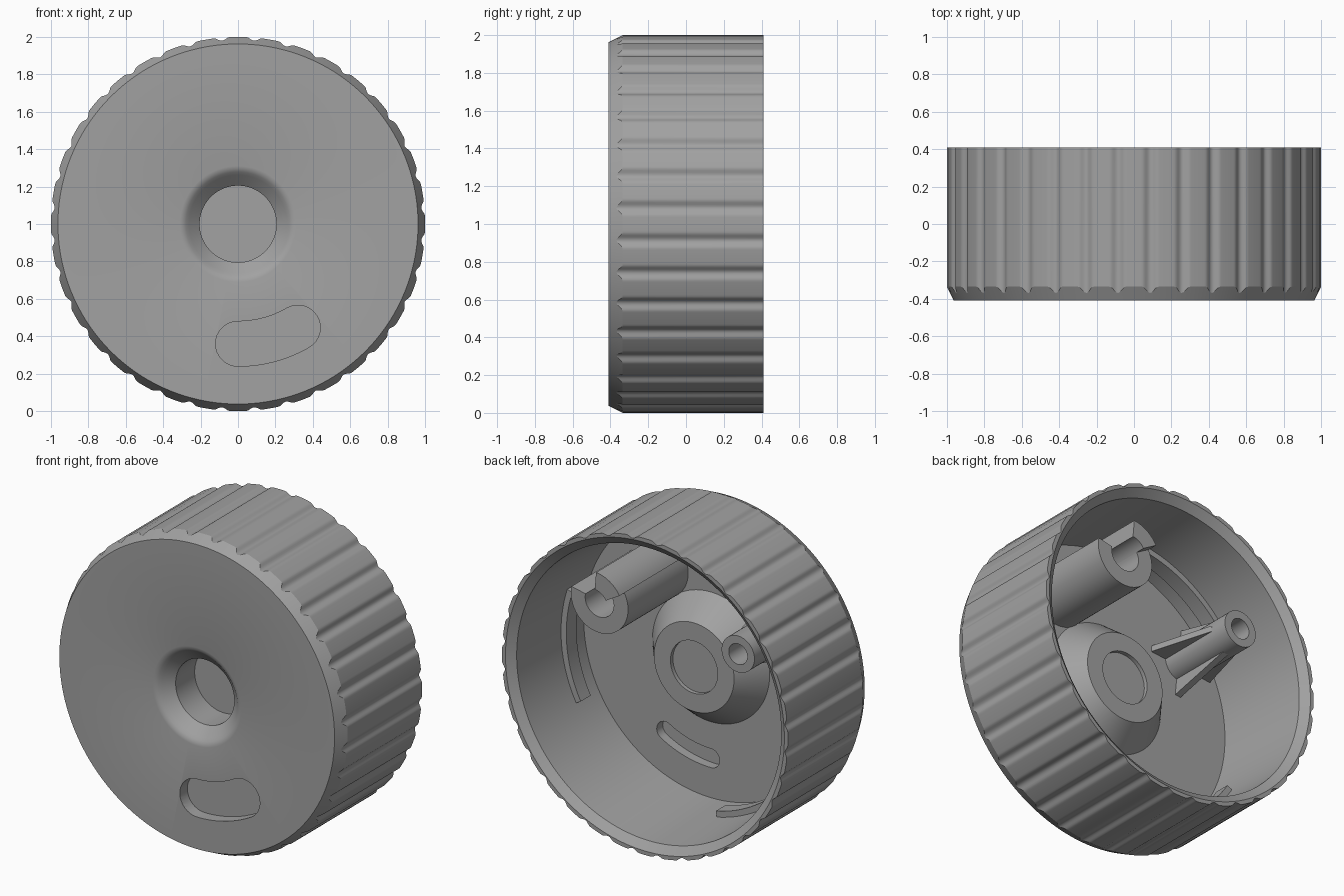
import bpy, bmesh, math
from mathutils import Matrix

if "Cube" in bpy.data.objects:
    bpy.data.objects.remove(bpy.data.objects["Cube"])

CZ = 1.0        # height of the knob axis
FLOOR = -0.25   # inner face of the front plate

grey = bpy.data.materials.new("grey_plastic")
grey.diffuse_color = (0.36, 0.36, 0.36, 1)
grey.use_nodes = True
grey.node_tree.nodes["Principled BSDF"].inputs["Base Color"].default_value = grey.diffuse_color


def finish(bm, name):
    bmesh.ops.remove_doubles(bm, verts=bm.verts, dist=1e-5)
    bmesh.ops.recalc_face_normals(bm, faces=bm.faces)
    me = bpy.data.meshes.new(name)
    bm.to_mesh(me)
    bm.free()
    me.materials.append(grey)
    ob = bpy.data.objects.new(name, me)
    bpy.context.collection.objects.link(ob)
    return ob


def smooth(ob):
    bpy.ops.object.select_all(action='DESELECT')
    ob.select_set(True)
    bpy.context.view_layer.objects.active = ob
    bpy.ops.object.shade_smooth_by_angle(angle=math.radians(25))


def revolve(name, profile, n, cx=0.0, cz=0.0, shape=None):
    """Spin (radius, y) points about the y direction; shape may alter a point per angle."""
    bm = bmesh.new()
    rings = []
    for i, (r, y) in enumerate(profile):
        ring = []
        for k in range(n):
            a = 2 * math.pi * k / n
            rr, yy = shape(i, r, y, a) if shape else (r, y)
            ring.append(bm.verts.new((cx + rr * math.cos(a), yy, CZ + cz + rr * math.sin(a))))
        rings.append(ring)
    for p, q in zip(rings, rings[1:]):
        for k in range(n):
            j = (k + 1) % n
            bm.faces.new((p[k], p[j], q[j], q[k]))
    return finish(bm, name)


def prism(name, pts, y0, y1):
    """Extrude an (x, z) outline from y0 to y1."""
    bm = bmesh.new()
    a = [bm.verts.new((x, y0, CZ + z)) for x, z in pts]
    b = [bm.verts.new((x, y1, CZ + z)) for x, z in pts]
    bm.faces.new(a)
    bm.faces.new(b)
    for k in range(len(pts)):
        j = (k + 1) % len(pts)
        bm.faces.new((a[k], a[j], b[j], b[k]))
    return finish(bm, name)


def arc(r, a0, a1, n, cx=0.0, cz=0.0):
    return [(cx + r * math.cos(math.radians(a0 + (a1 - a0) * i / n)),
             cz + r * math.sin(math.radians(a0 + (a1 - a0) * i / n))) for i in range(n + 1)]


def sector(r0, r1, a0, a1, n, cx=0.0, cz=0.0):
    return arc(r1, a0, a1, n, cx, cz) + arc(r0, a1, a0, n, cx, cz)


def curved_slot(r, half, a0, a1):
    """Banana outline: two concentric arcs joined by round ends."""
    ends = [(r * math.cos(math.radians(a)), r * math.sin(math.radians(a))) for a in (a0, a1)]
    pts = arc(r + half, a0, a1, 16)
    pts += arc(half, a1, a1 + 180, 16, *ends[1])[1:]
    pts += arc(r - half, a1, a0, 16)[1:]
    pts += arc(half, a0 + 180, a0 + 360, 16, *ends[0])[1:-1]
    return pts


# knob shell: hub hole, front plate, chamfer, fluted wall, rim, cavity, hub boss
shell_profile = [
    (0, -0.14), (0.205, -0.14), (0.205, -0.33),
    (0.262, -0.382), (0.278, -0.397), (0.293, -0.406), (0.31, -0.41),
    (0.962, -0.41), (1.0, -0.335), (1.0, 0.41),
    (0.975, 0.41), (0.925, 0.37), (0.89, FLOOR),
    (0.41, FLOOR), (0.28, -0.08), (0.165, -0.08), (0.165, -0.105), (0, -0.105)]


def flutes(i, r, y, a):
    if r < 1.0:
        return r, y
    off = abs(math.degrees(a) % 10 - 5)
    cut = 0.017 * math.cos(math.pi * off / 5) ** 2 if off < 2.5 else 0
    if i == 8:  # front ends of the flutes run out on the chamfer
        y -= cut / 0.038 * 0.075
    return r - cut, y


shell = revolve("knob_shell", shell_profile, 720, shape=flutes)

# curved recesses cut into the front and back of the plate
for half, y0, y1 in ((0.12, -0.5, -0.335), (0.06, -0.31, -0.15)):
    cutter = prism("slot_cutter", curved_slot(0.64, half, 270, 300), y0, y1)
    cutter.hide_render = True
    bpy.context.view_layer.objects.active = shell
    mod = shell.modifiers.new("slot", 'BOOLEAN')
    mod.operation = 'DIFFERENCE'
    mod.solver = 'EXACT'
    mod.object = cutter
    bpy.ops.object.modifier_apply(modifier=mod.name)
    bpy.data.objects.remove(cutter)
smooth(shell)

# three ledges around the cavity wall
for k in range(3):
    a = -28 + 120 * k
    smooth(prism(f"wall_ledge_{k + 1}", sector(0.865, 0.93, a, a + 46, 24), -0.14, -0.04))

# open clip sleeve with a taller lip
CX, CZ_CLIP = 0.36, 0.485
smooth(prism("clip_sleeve", sector(0.1, 0.2, 150, 372, 40, CX, CZ_CLIP), FLOOR - 0.02, 0.35))
smooth(prism("clip_lip", sector(0.1, 0.21, 95, 150, 12, CX, CZ_CLIP), FLOOR - 0.02, 0.41))

# hollow screw post
PX, PZ = -0.56, 0.37
smooth(revolve("screw_post", [(0.115, FLOOR - 0.02), (0.115, 0.28), (0.065, 0.28),
                              (0.065, -0.1), (0, -0.1)], 40, PX, PZ))

# four tapered fins bracing the post
for k in range(4):
    bm = bmesh.new()
    side = [(0.09, FLOOR - 0.02), (0.22, FLOOR - 0.02), (0.22, FLOOR), (0.115, 0.16), (0.09, 0.16)]
    verts = [bm.verts.new((x, y, -0.02)) for x, y in side]
    face = bm.faces.new(verts)
    ext = bmesh.ops.extrude_face_region(bm, geom=[face])
    top = [v for v in ext["geom"] if isinstance(v, bmesh.types.BMVert)]
    bmesh.ops.translate(bm, verts=top, vec=(0, 0, 0.04))
    place = Matrix.Translation((PX, 0, CZ + PZ)) @ Matrix.Rotation(math.pi / 2 * k - 0.1, 4, 'Y')
    bmesh.ops.transform(bm, matrix=place, verts=bm.verts)
    finish(bm, f"post_fin_{k + 1}")
